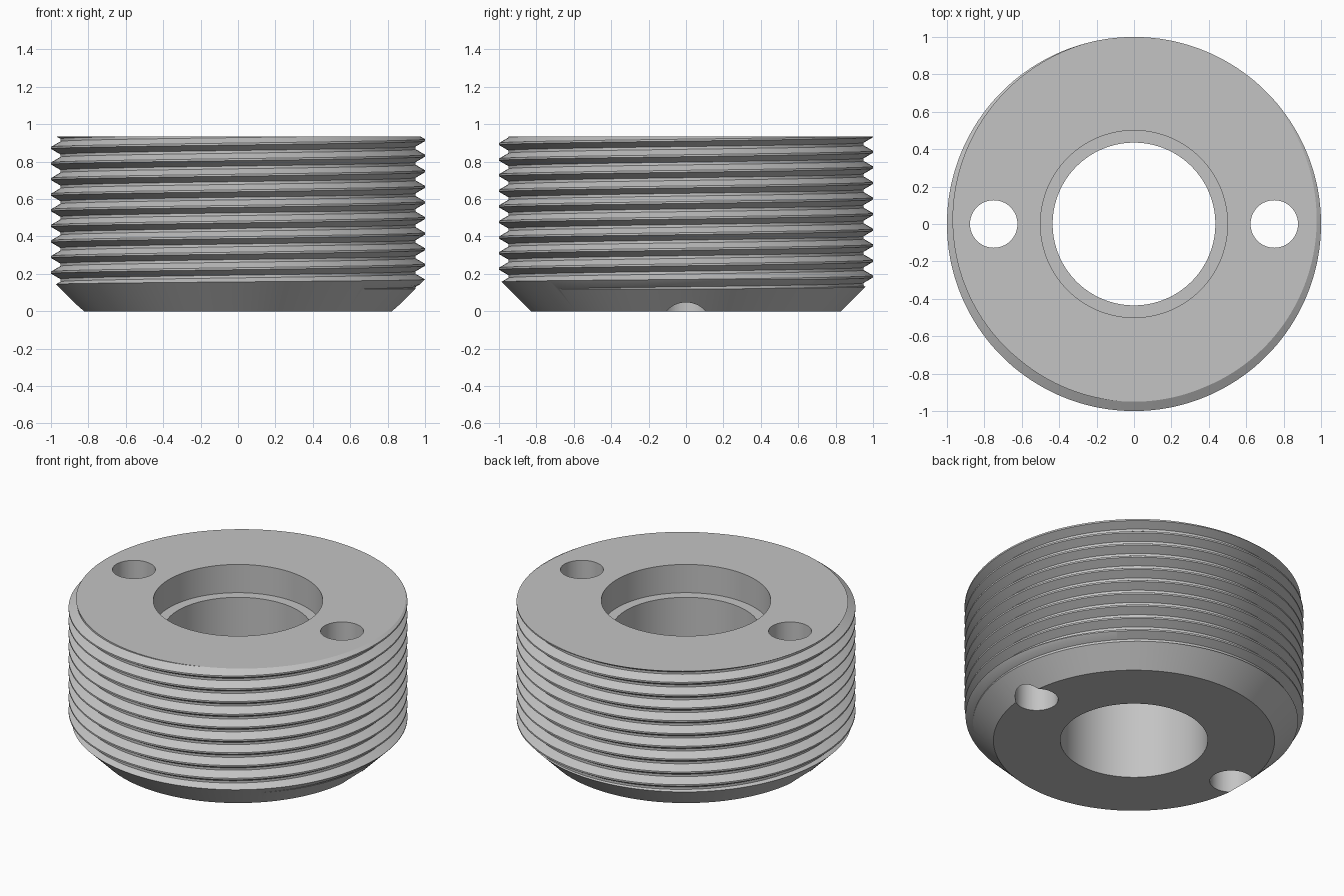
import bpy, bmesh, math

if "Cube" in bpy.data.objects:
    bpy.data.objects.remove(bpy.data.objects["Cube"], do_unlink=True)

SEG = 180            # columns per turn
PITCH = 1 / 12
TOP = 0.934
CREST_R, ROOT_R = 1.0, 0.95
CREST_Z = 0.165      # height of one crest on the +x side
TURNS = 16


def make_object(name, bm):
    bmesh.ops.recalc_face_normals(bm, faces=bm.faces)
    mesh = bpy.data.meshes.new(name)
    bm.to_mesh(mesh)
    bm.free()
    obj = bpy.data.objects.new(name, mesh)
    bpy.context.collection.objects.link(obj)
    return obj


def polar(r, a, z):
    return (r * math.cos(a), r * math.sin(a), z)


def thread_solid():
    """Solid screw with flat crests and roots, longer than the plug."""
    bm = bmesh.new()
    crest, flank = PITCH / 16, PITCH * 0.35
    profile = [(ROOT_R, -crest - flank), (CREST_R, -crest),
               (CREST_R, crest), (ROOT_R, crest + flank)]
    start = CREST_Z - 4 * PITCH
    last = SEG * TURNS
    cols = []
    for j in range(last + 1):
        a = math.tau * (j % SEG) / SEG
        z = start + PITCH * j / SEG
        cols.append([bm.verts.new(polar(r, a, z + dz)) for r, dz in profile])
    for j in range(last):
        c, d = cols[j], cols[j + 1]
        for k in range(3):
            bm.faces.new((c[k], d[k], d[k + 1], c[k + 1]))
        if j + SEG < last:     # root strip up to the next turn
            bm.faces.new((c[3], d[3], cols[j + 1 + SEG][0], cols[j + SEG][0]))
    # the two profile ends join the neighbouring turn
    open_edges = [e for e in bm.edges if e.is_boundary]
    ends = [[cols[0][k] for k in range(4)] + [cols[SEG][0]],
            [cols[last - SEG][3]] + [cols[last][k] for k in range(4)]]
    pairs = {frozenset(e.verts) for e in open_edges}
    for chain in ends:
        pairs |= {frozenset(p) for p in zip(chain, chain[1:])}
    # cap both ends with fans around the axis
    z_end = start + PITCH * TURNS
    low = bm.verts.new((0, 0, start + PITCH / 2))
    high = bm.verts.new((0, 0, z_end - PITCH / 2))
    for pair in pairs:
        u, v = tuple(pair)
        bm.faces.new((u, v, low if u.co.z < 0.4 else high))
    return make_object("threaded_plug", bm)


def lathe(name, profile):
    """Closed ring turned around the z axis."""
    bm = bmesh.new()
    rings = [[bm.verts.new(polar(r, math.tau * (i + 0.37) / SEG, z))
              for r, z in profile] for i in range(SEG)]
    n = len(profile)
    for i in range(SEG):
        c, d = rings[i], rings[(i + 1) % SEG]
        for k in range(n):
            m = (k + 1) % n
            bm.faces.new((c[k], d[k], d[m], c[m]))
    return make_object(name, bm)


def pin_cutter(name, x):
    bpy.ops.mesh.primitive_cylinder_add(vertices=64, radius=0.127, depth=2,
                                        location=(x, 0, 0.5))
    obj = bpy.context.object
    obj.name = name
    return obj


def apply_boolean(obj, other, operation):
    mod = obj.modifiers.new(operation.lower(), "BOOLEAN")
    mod.operation = operation
    mod.solver = "EXACT"
    mod.object = other
    bpy.ops.object.select_all(action="DESELECT")
    bpy.context.view_layer.objects.active = obj
    obj.select_set(True)
    bpy.ops.object.modifier_apply(modifier=mod.name)
    bpy.data.objects.remove(other, do_unlink=True)


plug = thread_solid()

# Envelope: chamfered foot, flat top, bore with a wider counterbore
envelope = lathe("envelope", [(0.435, 0), (0.83, 0), (1.06, 0.23), (1.06, TOP),
                              (0.5, TOP), (0.5, 0.75), (0.435, 0.75)])
apply_boolean(plug, envelope, "INTERSECT")

# Two spanner holes right through
for side, x in (("right", -0.75), ("left", 0.75)):
    apply_boolean(plug, pin_cutter(side + "_hole_cutter", x), "DIFFERENCE")

# Plain grey metal
grey = bpy.data.materials.new("grey metal")
grey.use_nodes = True
grey.diffuse_color = (0.55, 0.55, 0.55, 1)
grey.node_tree.nodes["Principled BSDF"].inputs["Base Color"].default_value = (0.55, 0.55, 0.55, 1)
plug.data.materials.clear()
plug.data.materials.append(grey)

bpy.ops.object.select_all(action="DESELECT")
bpy.context.view_layer.objects.active = plug
plug.select_set(True)
bpy.ops.object.shade_smooth_by_angle(angle=math.radians(25))
